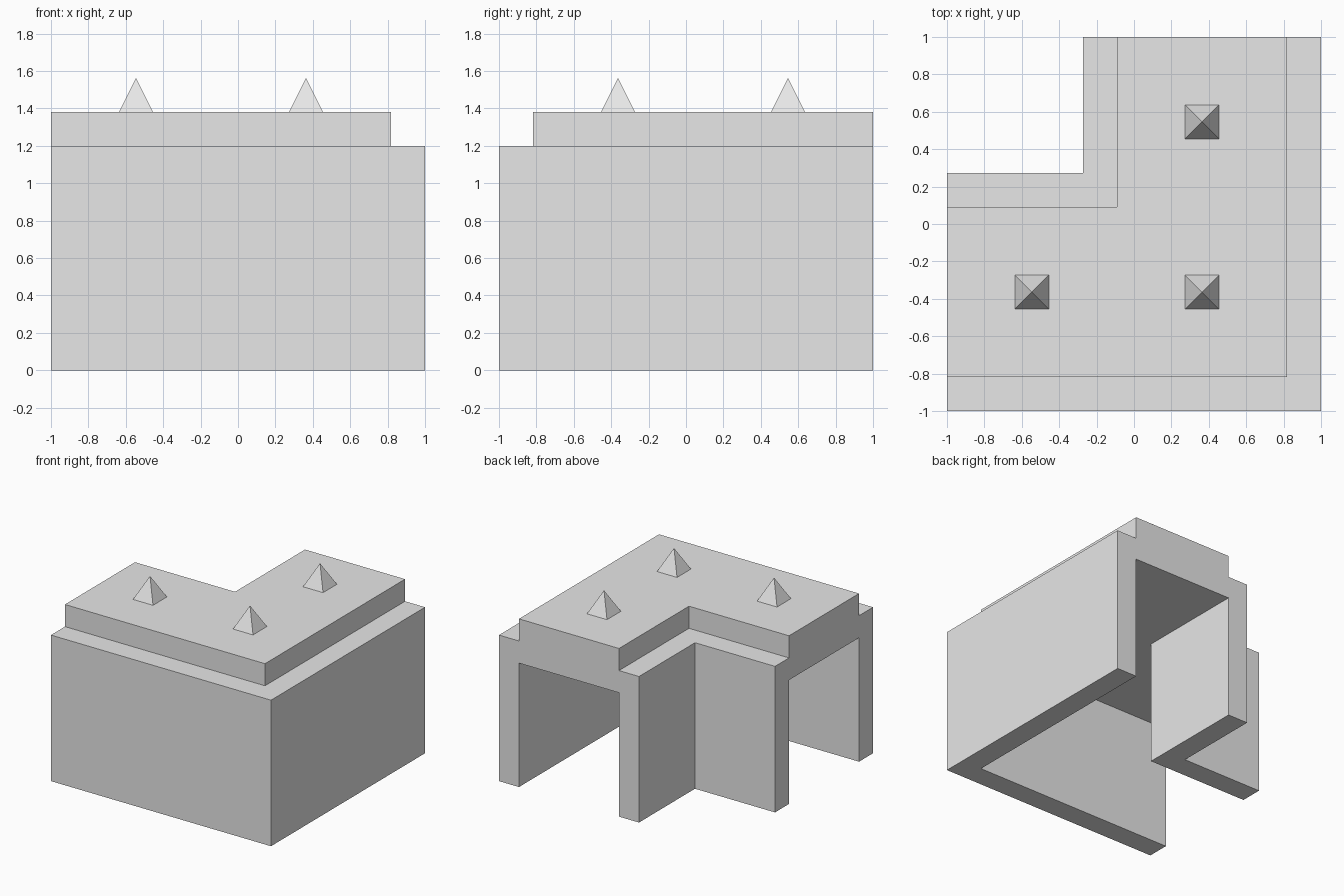
import bpy
import bmesh
import math

cube = bpy.data.objects.get("Cube")
if cube:
    bpy.data.objects.remove(cube, do_unlink=True)

U = 2 / 11          # module: thickness of one wall
WALL_TOP = 1.2
ROOF_TOP = WALL_TOP + U
CEILING = WALL_TOP - U

stone = bpy.data.materials.new("light_grey")
stone.diffuse_color = (0.8, 0.8, 0.8, 1)
stone.use_nodes = True
stone.node_tree.nodes["Principled BSDF"].inputs["Base Color"].default_value = (0.8, 0.8, 0.8, 1)


def finish(name, bm):
    bmesh.ops.recalc_face_normals(bm, faces=bm.faces)
    mesh = bpy.data.meshes.new(name)
    bm.to_mesh(mesh)
    bm.free()
    mesh.materials.append(stone)
    obj = bpy.data.objects.new(name, mesh)
    bpy.context.collection.objects.link(obj)
    return obj


# Corner passage: a wall-and-roof section swept round a mitred right angle.
# Section points are (distance in from the outer face, height).
inner, outer = 6 * U, 7 * U
section = [
    (0, 0), (0, WALL_TOP), (U, WALL_TOP), (U, ROOF_TOP),
    (inner, ROOF_TOP), (inner, WALL_TOP), (outer, WALL_TOP), (outer, 0),
    (inner, 0), (inner, CEILING), (U, CEILING), (U, 0),
]
bm = bmesh.new()
stations = [
    [bm.verts.new((-1, d - 1, z)) for d, z in section],
    [bm.verts.new((1 - d, d - 1, z)) for d, z in section],
    [bm.verts.new((1 - d, 1, z)) for d, z in section],
]
for a, b in zip(stations, stations[1:]):
    for i in range(len(section)):
        j = (i + 1) % len(section)
        bm.faces.new((a[i], a[j], b[j], b[i]))
bm.faces.new(stations[0])
bm.faces.new(stations[-1])
finish("corner_passage", bm)

# Roof studs: small square pyramids
for name, x, y in (("stud_right", -3 * U, -2 * U),
                   ("stud_corner", 2 * U, -2 * U),
                   ("stud_back", 2 * U, 3 * U)):
    bm = bmesh.new()
    bmesh.ops.create_cone(bm, cap_ends=True, segments=4,
                          radius1=U / math.sqrt(2), radius2=0, depth=U)
    bmesh.ops.remove_doubles(bm, verts=bm.verts, dist=0.0001)
    # Turn the base square to the axes if its corners lie on them
    if min(abs(v.co.x) for v in bm.verts if v.co.z < 0) < 0.01:
        for v in bm.verts:
            v.co.x, v.co.y = ((v.co.x - v.co.y) / math.sqrt(2),
                              (v.co.x + v.co.y) / math.sqrt(2))
    stud = finish(name, bm)
    stud.location = (x, y, ROOF_TOP + U / 2)
